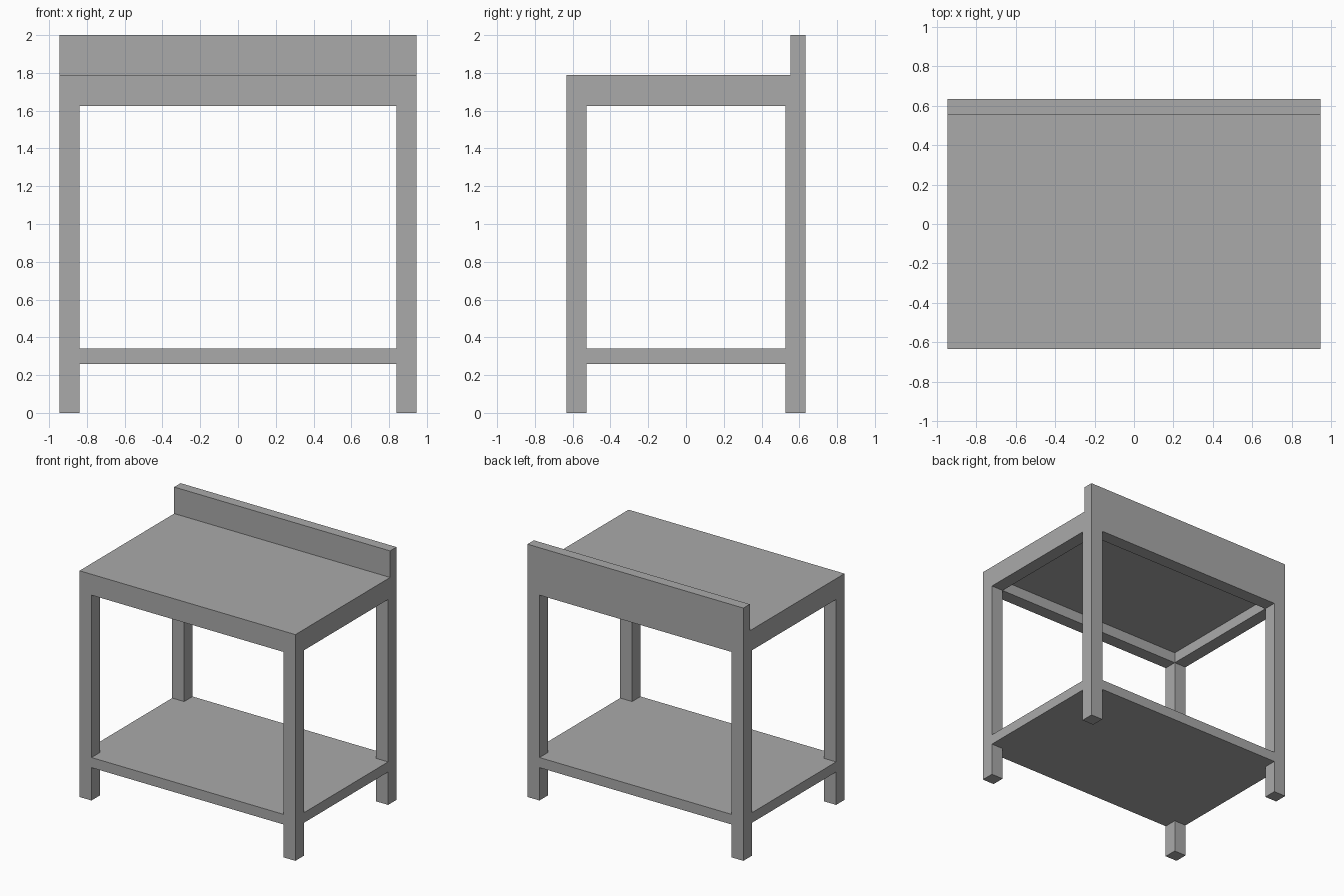
import bpy

# Remove the default object
cube = bpy.data.objects.get("Cube")
if cube:
    bpy.data.objects.remove(cube, do_unlink=True)

grey = bpy.data.materials.new("plain_grey")
grey.use_nodes = True
GREY = (0.4, 0.4, 0.4, 1)
grey.diffuse_color = GREY
grey.node_tree.nodes["Principled BSDF"].inputs["Base Color"].default_value = GREY


def box(name, low, high):
    """Axis-aligned box between two opposite corners."""
    centre = [(a + b) / 2 for a, b in zip(low, high)]
    bpy.ops.mesh.primitive_cube_add(size=1, location=centre)
    obj = bpy.context.object
    obj.name = name
    obj.scale = [b - a for a, b in zip(low, high)]
    bpy.ops.object.transform_apply(location=False, rotation=False, scale=True)
    obj.data.materials.append(grey)
    return obj


X, Y = 0.945, 0.632          # half width and half depth
LEG = 0.105                  # leg and apron thickness
TOP, APRON = 1.79, 1.625     # worktop height and apron underside
SLAB = 0.08                  # worktop and shelf thickness
SHELF = 0.26                 # shelf underside
xi, yi = X - LEG, Y - LEG

# Four square legs
for side, sx in (("left", 1), ("right", -1)):
    for end, sy in (("front", -1), ("back", 1)):
        xs, ys = sorted((sx * xi, sx * X)), sorted((sy * yi, sy * Y))
        box(f"{end}_{side}_leg", (xs[0], ys[0], 0), (xs[1], ys[1], APRON))

# Apron frame under the worktop
for end, sy in (("front", -1), ("back", 1)):
    ys = sorted((sy * yi, sy * Y))
    box(f"{end}_apron", (-X, ys[0], APRON), (X, ys[1], TOP - SLAB))
for side, sx in (("left", 1), ("right", -1)):
    xs = sorted((sx * xi, sx * X))
    box(f"{side}_apron", (xs[0], -yi, APRON), (xs[1], yi, TOP - SLAB))

# Worktop, rear upstand and lower shelf between the legs
box("worktop", (-X, -Y, TOP - SLAB), (X, Y, TOP))
box("back_upstand", (-X, Y - SLAB, TOP), (X, Y, 2))
shelf_top = SHELF + SLAB
box("shelf", (-xi, -Y, SHELF), (xi, Y, shelf_top))
for side, sx in (("left", 1), ("right", -1)):
    xs = sorted((sx * xi, sx * X))
    box(f"{side}_shelf_edge", (xs[0], -yi, SHELF), (xs[1], yi, shelf_top))
